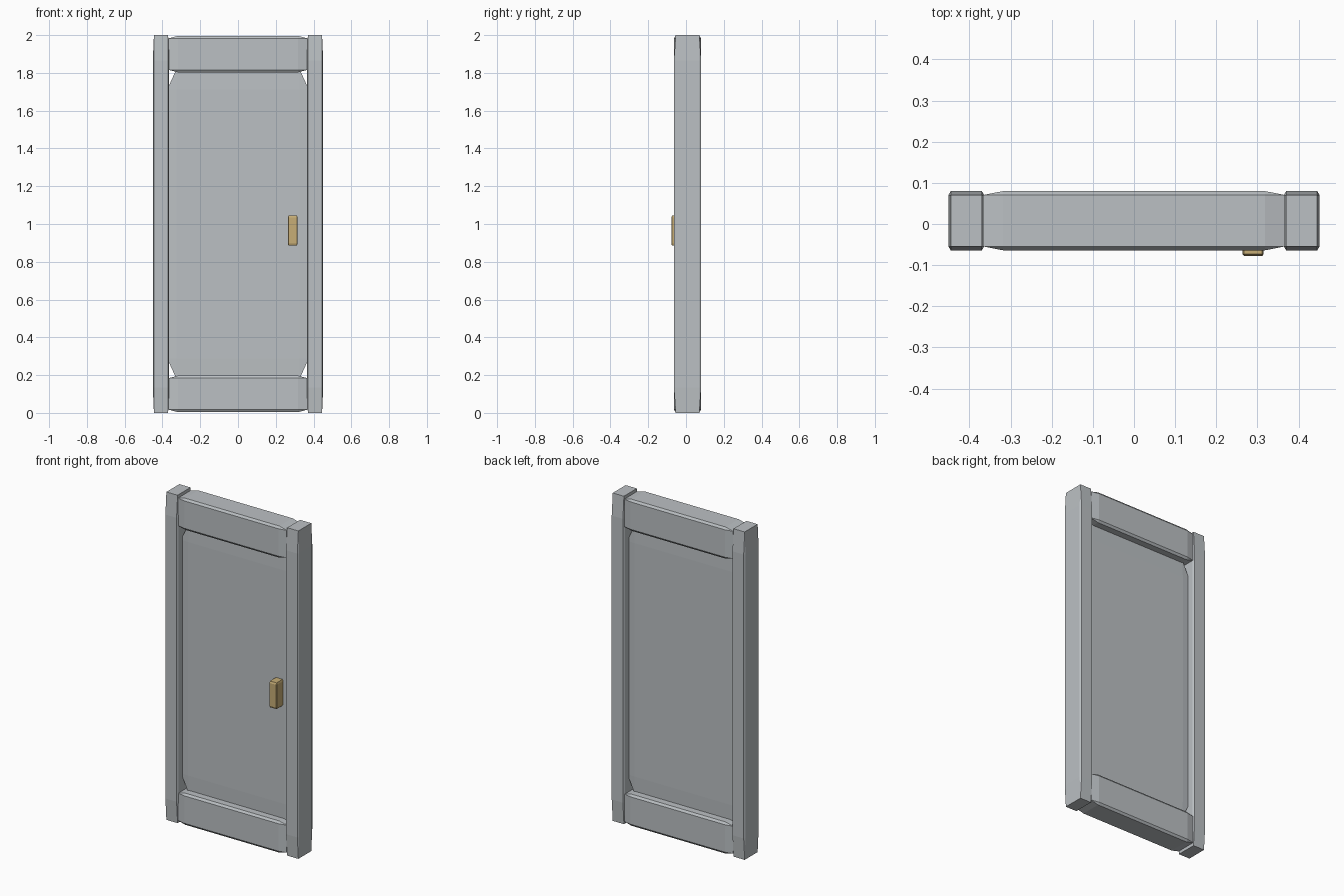
import bpy
import bmesh
from mathutils import Vector

default = bpy.data.objects.get("Cube")
if default:
    bpy.data.objects.remove(default, do_unlink=True)


def make_material(name, rgb, roughness=0.6):
    mat = bpy.data.materials.new(name)
    mat.use_nodes = True
    color = (*rgb, 1.0)
    mat.diffuse_color = color
    bsdf = mat.node_tree.nodes["Principled BSDF"]
    bsdf.inputs["Base Color"].default_value = color
    bsdf.inputs["Roughness"].default_value = roughness
    return mat


def chamfered_block(name, low, high, mat, chamfer=0.067):
    """Block between two corners; the chamfer is a share of each side."""
    low, high = Vector(low), Vector(high)
    bm = bmesh.new()
    bmesh.ops.create_cube(bm, size=1.0)
    bmesh.ops.bevel(bm, geom=bm.edges[:], offset=chamfer, segments=1,
                    affect='EDGES', profile=0.5)
    bmesh.ops.scale(bm, vec=high - low, verts=bm.verts)
    mesh = bpy.data.meshes.new(name)
    bm.to_mesh(mesh)
    bm.free()
    mesh.materials.append(mat)
    obj = bpy.data.objects.new(name, mesh)
    obj.location = (low + high) / 2
    bpy.context.collection.objects.link(obj)
    return obj


grey = make_material("light grey", (0.50, 0.53, 0.55))
brass = make_material("brass", (0.57, 0.42, 0.18), 0.4)

FRONT, BACK = -0.064, 0.08
INNER, OUTER = 0.364, 0.451

# Upright posts
chamfered_block("left_post", (INNER, FRONT, 0), (OUTER, BACK, 2), grey)
chamfered_block("right_post", (-OUTER, FRONT, 0), (-INNER, BACK, 2), grey)

# Top and bottom rails
for name, z0, z1 in (("bottom_rail", 0.004, 0.197), ("top_rail", 1.803, 1.996)):
    chamfered_block(name, (-0.367, FRONT, z0), (0.367, BACK, z1), grey)

# Recessed panel, with small gaps at its chamfered corners
chamfered_block("door_panel", (-0.375, -0.016, 0.178), (0.375, 0.032, 1.822), grey)

# Handle on the front only
chamfered_block("handle", (0.264, -0.078, 0.885), (0.315, -0.01, 1.045), brass)
